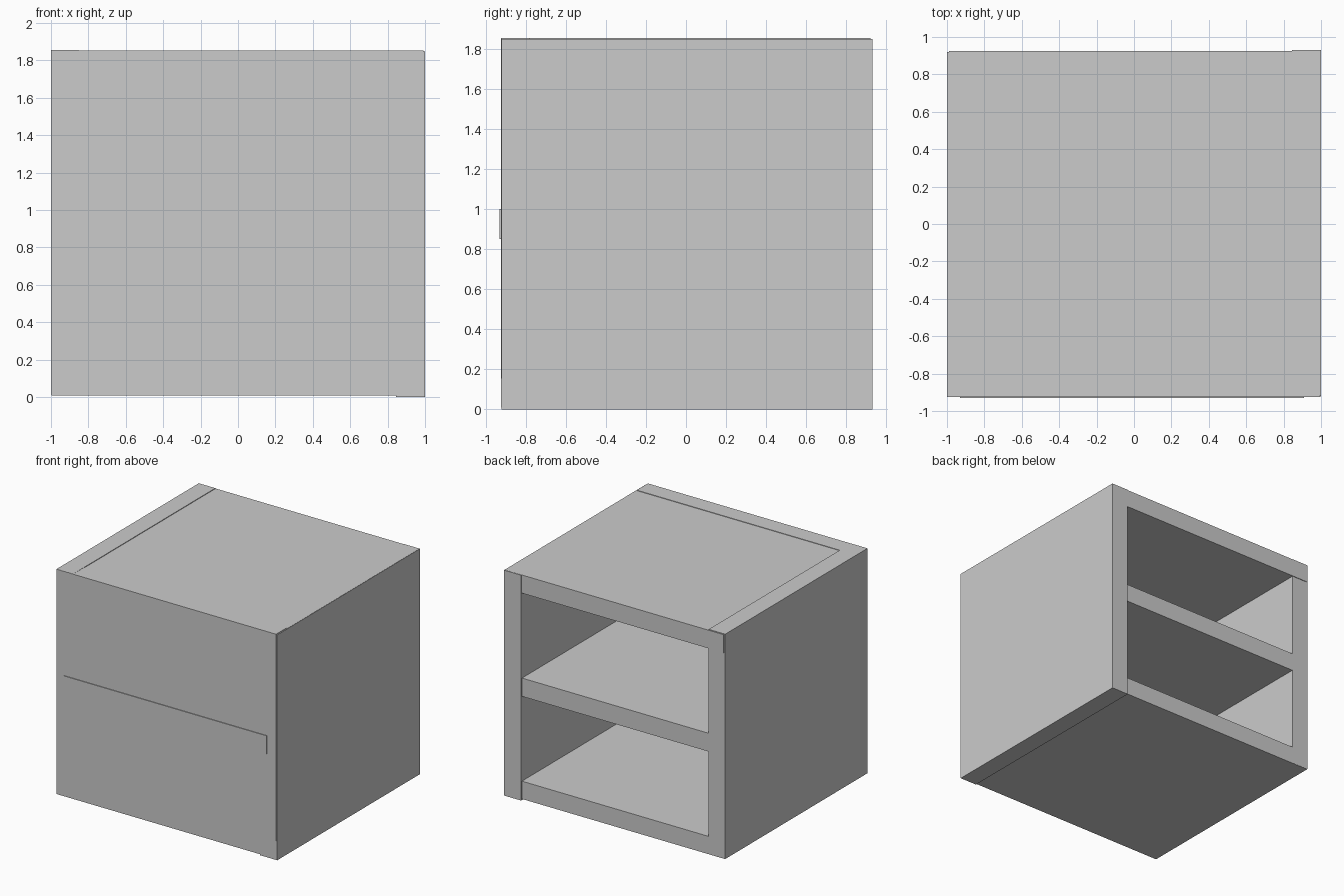
import bpy

if "Cube" in bpy.data.objects:
    bpy.data.objects.remove(bpy.data.objects["Cube"])


def board(name, x, y, z):
    """Box board spanning the given (min, max) ranges."""
    spans = (x, y, z)
    bpy.ops.mesh.primitive_cube_add(size=1, location=[(a + b) / 2 for a, b in spans])
    ob = bpy.context.object
    ob.name = name
    ob.scale = [b - a for a, b in spans]
    bpy.ops.object.transform_apply(location=False, rotation=False, scale=True)
    return ob


# Upright boards: the cabinet is open at the back (+y)
board("left_side", (-1.0, -0.85), (-0.923, 0.92), (0.01, 1.854))
board("right_side", (0.845, 1.0), (-0.92, 0.93), (0.0, 1.848))
board("front_panel", (-0.999, 0.992), (-0.924, -0.78), (0.012, 1.853))

# Horizontal boards, slightly misaligned with the uprights
board("bottom_board", (-0.998, 0.999), (-0.922, 0.919), (0.009, 0.155))
board("middle_shelf", (-0.93, 0.91), (-0.93, 0.918), (0.85, 1.0))
board("top_board", (-0.99, 0.998), (-0.915, 0.925), (1.70, 1.849))
